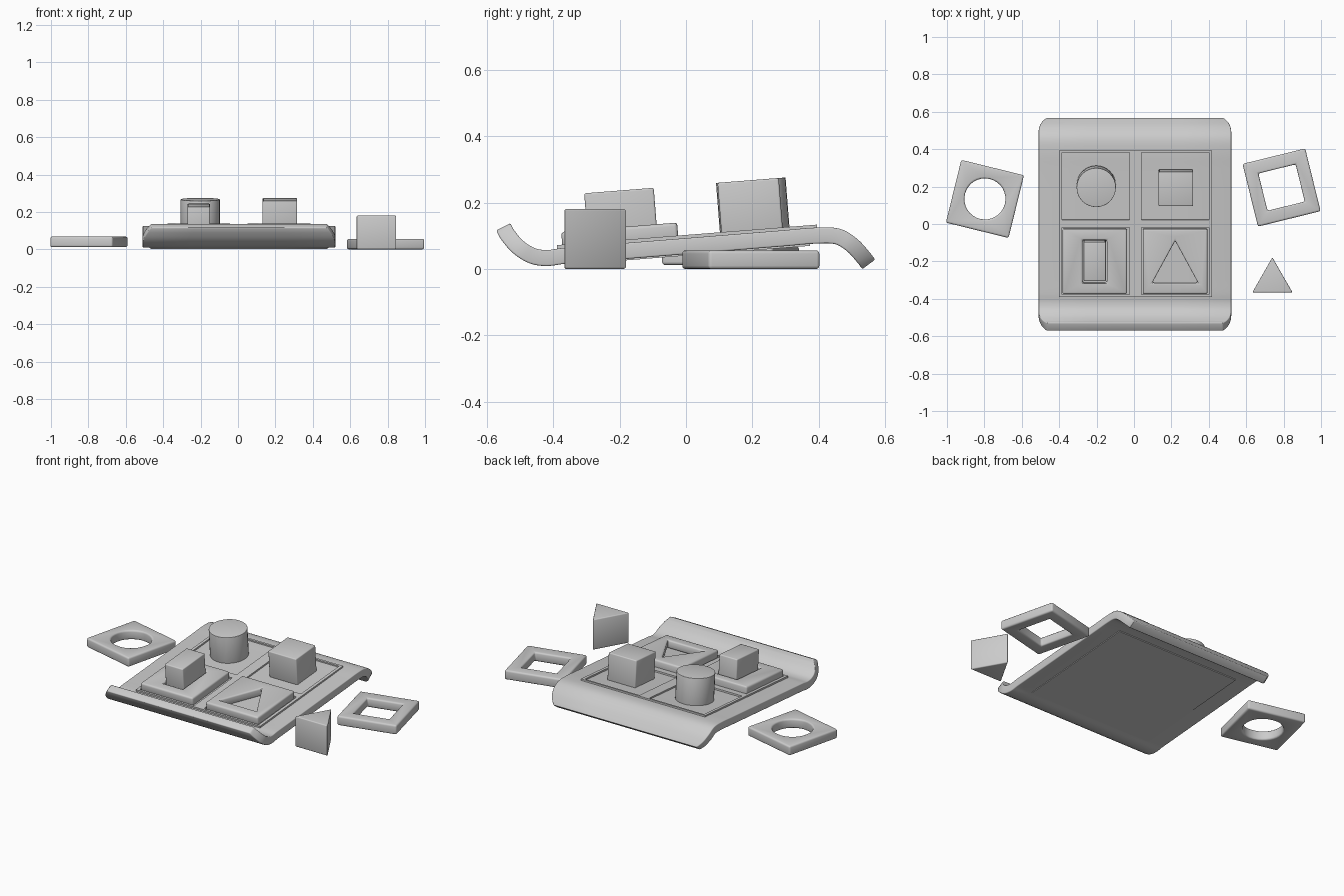
import bpy, bmesh, math
from mathutils import Matrix, Vector

if "Cube" in bpy.data.objects:
    bpy.data.objects.remove(bpy.data.objects["Cube"])

grey = bpy.data.materials.new("plain_grey")
grey.diffuse_color = (0.6, 0.6, 0.6, 1)
grey.use_nodes = True
grey.node_tree.nodes["Principled BSDF"].inputs["Base Color"].default_value = grey.diffuse_color
TILT = Matrix.Translation((0, 0, 0.0935)) @ Matrix.Rotation(math.radians(4.5), 4, 'X')


def rect(cx, cy, w, d):
    return [(cx + sx * w / 2, cy + sy * d / 2) for sx, sy in ((-1, -1), (1, -1), (1, 1), (-1, 1))]


def circle(cx, cy, r, n=32):
    return [(cx + r * math.cos(i * math.tau / n), cy + r * math.sin(i * math.tau / n)) for i in range(n)]


def triangle(cx, cy, w, h):
    return [(cx - w / 2, cy - h / 2), (cx + w / 2, cy - h / 2), (cx, cy + h / 2)]


def finish(name, bm, matrix, bevel):
    bmesh.ops.recalc_face_normals(bm, faces=bm.faces)
    me = bpy.data.meshes.new(name)
    bm.to_mesh(me)
    bm.free()
    ob = bpy.data.objects.new(name, me)
    bpy.context.collection.objects.link(ob)
    me.materials.append(grey)
    ob.matrix_world = matrix
    bpy.ops.object.select_all(action='DESELECT')
    ob.select_set(True)
    bpy.context.view_layer.objects.active = ob
    if name == "tray":
        s = ob.modifiers.new("thickness", 'SOLIDIFY')
        s.thickness, s.offset = 0.048, 0
    if bevel:
        b = ob.modifiers.new("soft_edges", 'BEVEL')
        b.width, b.segments, b.limit_method, b.angle_limit = bevel, 3, 'ANGLE', math.radians(40)
    bpy.ops.object.convert(target='MESH')
    bpy.ops.object.shade_smooth_by_angle(angle=math.radians(35))
    return ob


def slab(name, loops, z0, z1, matrix=Matrix(), bevel=0.006):
    """Extrude an outline (first loop) with holes (other loops) from z0 to z1."""
    bm = bmesh.new()
    edges = []
    for loop in loops:
        vs = [bm.verts.new((x, y, z0)) for x, y in loop]
        edges += [bm.edges.new((vs[i - 1], vs[i])) for i in range(len(vs))]
    bmesh.ops.triangle_fill(bm, edges=edges, use_beauty=True)
    new = bmesh.ops.extrude_face_region(bm, geom=bm.faces[:])['geom']
    top = [v for v in new if isinstance(v, bmesh.types.BMVert)]
    bmesh.ops.translate(bm, verts=top, vec=(0, 0, z1 - z0))
    return finish(name, bm, matrix, bevel)


# Tray: S-curved sheet, lip up at the front and down at the back
mid = [(-.55, .127), (-.537, .103), (-.505, .066), (-.463, .040), (-.42, .033), (-.372, .039),
       (-.3, .0448), (.3, .093), (.39, .1005), (.456, .098), (.50, .072), (.535, .034), (.55, .014)]
pts = [Vector(p) for p in mid]
path = []
for i in range(len(pts) - 1):
    a, b, c, d = pts[max(i - 1, 0)], pts[i], pts[i + 1], pts[min(i + 2, len(pts) - 1)]
    span = (c - b).length
    m0 = (c - a) * span / max((c - b).length + (b - a).length, 1e-6)
    m1 = (d - b) * span / max((d - c).length + (c - b).length, 1e-6)
    for k in range(5):
        t = k / 5
        path.append(b * (2*t**3 - 3*t*t + 1) + m0 * (t**3 - 2*t*t + t)
                    + c * (3*t*t - 2*t**3) + m1 * (t**3 - t*t))
path.append(pts[-1])
bm = bmesh.new()
rows = []
R = 0.075
for y, z in path:
    dy = min(max(0.556 - abs(y), 0), R)
    w = 0.515 - R + math.sqrt(R * R - (R - dy) ** 2)
    rows.append([bm.verts.new((0.005 + w * t, y, z)) for t in (-1, -.5, 0, .5, 1)])
for r, s in zip(rows, rows[1:]):
    for j in range(4):
        bm.faces.new((r[j], r[j + 1], s[j + 1], s[j]))
finish("tray", bm, Matrix(), 0.018)

# Thin raised panel with four square pockets, and a plate underneath
cells = [rect(x, y, .36, .36) for x in (-.205, .22) for y in (-.198, .203)]
slab("pocket_panel", [rect(.008, .003, .82, .785)] + cells, -.004, .009, TILT, 0)
slab("underside_plate", [rect(.005, 0, .82, .74)], -.053, -.046, TILT, 0)

# Frames sitting in the front pockets
slab("slot_frame", [rect(-.21, -.198, .345, .35), rect(-.21, -.198, .13, .23)], -.002, .048, TILT, .01)
slab("triangle_frame", [rect(.22, -.198, .345, .35), triangle(.22, -.2, .245, .225)], -.002, .048, TILT, .01)

# Pegs standing on the tray
slab("round_peg", [circle(-.202, .208, .105)], -.004, .158, TILT)
slab("square_peg", [rect(.224, .2, .185, .185)], -.004, .158, TILT)
slab("slot_peg", [rect(-.21, -.19, .12, .21)], -.004, .158, TILT)

# Loose pieces lying beside the tray
for name, x, y, z, ang, hole in (("loose_round_frame", -.797, .134, .012, -13.8, circle(0, 0, .11)),
                                 ("loose_square_frame", .789, .195, 0, 13.8, rect(0, 0, .205, .205))):
    m = Matrix.Translation((x, y, z)) @ Matrix.Rotation(math.radians(ang), 4, 'Z')
    slab(name, [rect(0, 0, .345, .345), hole], 0, .056, m, .01)
slab("loose_triangle_peg", [triangle(.74, -.272, .215, .188)], 0, .181)
